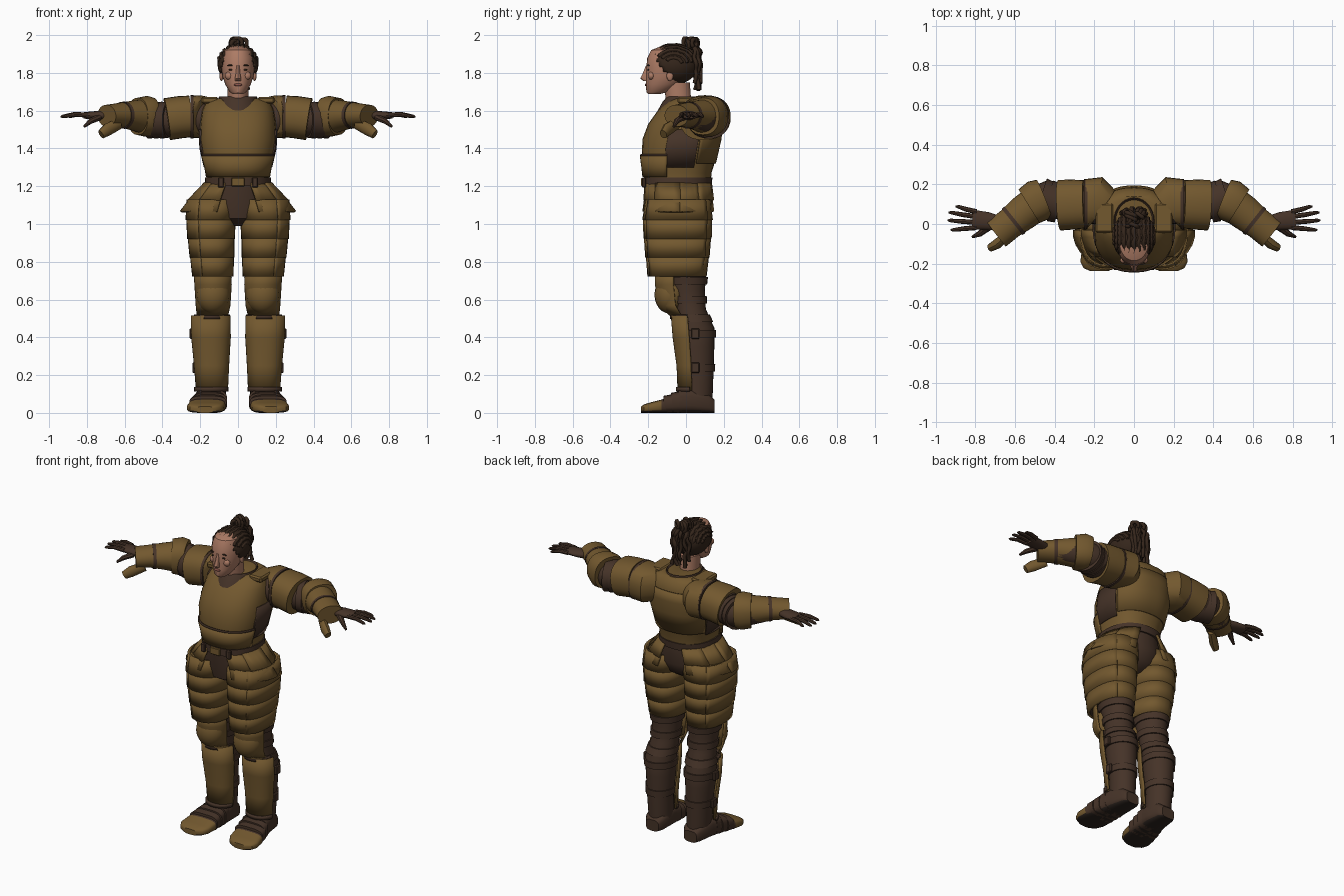
import bpy, bmesh, random
from math import sin, cos, radians, pi
from mathutils import Vector

random.seed(4)
cube = bpy.data.objects.get("Cube")
if cube:
    bpy.data.objects.remove(cube)


def material(name, *rgb):
    mat = bpy.data.materials.new(name)
    mat.use_nodes = True
    mat.diffuse_color = (*rgb, 1)
    mat.node_tree.nodes["Principled BSDF"].inputs["Base Color"].default_value = (*rgb, 1)
    return mat


bronze = material("bronze", .17, .098, .028)
leather = material("dark leather", .06, .033, .021)
hair = material("hair", .035, .019, .011)
skin = material("skin", .42, .2, .13)
lip_red = material("lips", .26, .09, .07)
sole = material("sole", .025, .017, .013)


def finish(name, bm, mats, mirror=False, thick=0, rule=None, angle=35):
    """Turn a bmesh into a named, shaded object with optional mirror and thickness."""
    bmesh.ops.recalc_face_normals(bm, faces=bm.faces[:])
    if rule:
        for face in bm.faces:
            face.material_index = rule(face.calc_center_median())
    mesh = bpy.data.meshes.new(name)
    bm.to_mesh(mesh)
    bm.free()
    obj = bpy.data.objects.new(name, mesh)
    bpy.context.collection.objects.link(obj)
    for mat in mats if isinstance(mats, list) else [mats]:
        mesh.materials.append(mat)
    bpy.ops.object.select_all(action='DESELECT')
    obj.select_set(True)
    bpy.context.view_layer.objects.active = obj
    bpy.ops.object.shade_smooth_by_angle(angle=radians(angle))
    if thick:
        solid = obj.modifiers.new("thickness", 'SOLIDIFY')
        solid.thickness, solid.offset = thick, 0
    if mirror:
        obj.modifiers.new("mirror", 'MIRROR')
    return obj


def skinned(name, frames, mats, arc=None, caps=True, n=28, power=1, **options):
    """Bridge elliptical rings given as (centre, side vector, up vector)."""
    bm = bmesh.new()
    start, end = arc or (0, 360)
    count = n + 1 if arc else n
    rows = []
    for centre, side, up in frames:
        row = []
        for i in range(count):
            t = radians(start + (end - start) * i / n)
            c, s = cos(t), sin(t)
            c, s = abs(c) ** power * (1 if c > 0 else -1), abs(s) ** power * (1 if s > 0 else -1)
            row.append(bm.verts.new(centre + side * c + up * s))
        rows.append(row)
    for low, high in zip(rows, rows[1:]):
        for i in range(count - 1 if arc else count):
            j = (i + 1) % count
            bm.faces.new((low[i], low[j], high[j], high[i]))
    if caps and not arc:
        bm.faces.new(rows[0])
        bm.faces.new(rows[-1])
    return finish(name, bm, mats, **options)


def column(name, rings, mats, grow=1, **options):
    """Upright form; each ring is (z, centre x, half width, front y, back y)."""
    frames = [(Vector((x, (f + b) / 2, z)), Vector((w * grow, 0, 0)),
               Vector((0, (b - f) / 2 * grow, 0))) for z, x, w, f, b in rings]
    return skinned(name, frames, mats, **options)


def limb(name, rings, mats, **options):
    """Sideways form along a path; each ring is (x, y, z, half depth, half height)."""
    pts = [Vector(r[:3]) for r in rings]
    frames = []
    for i, r in enumerate(rings):
        t = (pts[min(i + 1, len(pts) - 1)] - pts[max(i - 1, 0)]).normalized()
        side = t.cross(Vector((0, 0, 1))).normalized()
        frames.append((pts[i], side * r[3], side.cross(t) * r[4]))
    return skinned(name, frames, mats, mirror=True, **options)


def at(rings, z):
    """Interpolate a column table at one height."""
    for a, b in zip(rings, rings[1:]):
        if min(a[0], b[0]) <= z <= max(a[0], b[0]):
            k = (z - a[0]) / (b[0] - a[0])
            return tuple(p + (q - p) * k for p, q in zip(a, b))
    return rings[-1] if abs(z - rings[-1][0]) < abs(z - rings[0][0]) else rings[0]


def blob(name, place, size, mat, mirror=False):
    bm = bmesh.new()
    bmesh.ops.create_uvsphere(bm, u_segments=20, v_segments=12, radius=1)
    for v in bm.verts:
        v.co = Vector([p + s * c for p, s, c in zip(place, size, v.co)])
    return finish(name, bm, mat, mirror, angle=60)


def block(name, place, size, mat, mirror=False):
    bm = bmesh.new()
    bmesh.ops.create_cube(bm, size=1)
    for v in bm.verts:
        v.co = Vector([p + s * c for p, s, c in zip(place, size, v.co)])
    bmesh.ops.bevel(bm, geom=bm.edges[:], offset=min(size) * .25, segments=1, affect='EDGES')
    return finish(name, bm, mat, mirror)


# Torso, collar and belt
torso = [(1.2, 0, .168, -.22, .13), (1.27, 0, .165, -.222, .135), (1.35, 0, .19, -.235, .16),
         (1.45, 0, .205, -.23, .18), (1.53, 0, .2, -.2, .187), (1.6, 0, .19, -.15, .183),
         (1.645, 0, .17, -.1, .165), (1.665, 0, .13, -.07, .14)]
column("breastplate", torso, bronze, power=.85)
lower = [at(torso, z) for z in (1.25, 1.3, 1.36)]
column("belly_plate", lower, bronze, grow=1.03, arc=(-165, -15), thick=.008, power=.85)
column("belly_plate_trim", [at(torso, z) for z in (1.36, 1.37)], leather, grow=1.02,
       arc=(-165, -15), thick=.008, power=.85)
column("back_plate", [at(torso, z) for z in (1.32, 1.45, 1.53, 1.59)], bronze, grow=1.02,
       arc=(25, 155), thick=.008, power=.85)
column("side_strap", [at(torso, z) for z in (1.3, 1.4, 1.5)], leather, grow=1.015,
       arc=(-18, 22), thick=.008, power=.85, mirror=True)
column("collar", [(1.6, 0, .12, -.15, .14), (1.645, 0, .11, -.125, .14),
                  (1.675, 0, .1, -.1, .13), (1.65, 0, .08, -.08, .11)], leather)
column("belt", [(1.2, 0, .178, -.228, .135), (1.245, 0, .174, -.228, .14)], leather, power=.9)
block("belt_buckle", (0, -.23, 1.222), (.07, .015, .045), bronze)
block("belt_pouch", (.09, -.222, 1.22), (.03, .02, .055), leather, True)

# Hips and two tiers of overlapping skirt plates, open at front and back
column("hips", [(.99, 0, .06, -.12, .04), (1.03, 0, .17, -.19, .1), (1.1, 0, .2, -.205, .13),
                (1.21, 0, .165, -.215, .125)], leather)
tiers = [("upper", [(1.215, 0, .172, -.227, .138), (1.125, 0, .255, -.235, .15)]),
         ("lower", [(1.145, 0, .235, -.228, .14), (1.065, 0, .295, -.24, .15)])]
for tier, rings in tiers:
    for i, arc in enumerate([(-68, -34), (-38, 4), (0, 38), (34, 70)]):
        column(f"{tier}_skirt_plate_{i + 1}", rings, bronze, grow=1 + .03 * (i % 2), arc=arc,
               n=4, thick=.012, mirror=True)

# Thigh lames over a leather leg
thigh = [(1.13, .133, .13, -.21, .125), (1., .145, .122, -.225, .135),
         (.85, .137, .112, -.21, .12), (.72, .132, .1, -.195, .1)]
for i in range(4):
    top = 1.13 - .1 * i
    a, b = at(thigh, top), at(thigh, top - .108)
    wide = (b[0], b[1], b[2] * 1.03, b[3] - .004, b[4] + .004)
    column(f"thigh_lame_{i + 1}", [a, wide], bronze, caps=False, thick=.01, mirror=True, power=.85)
    column(f"outer_thigh_plate_{i + 1}", [a, wide], bronze, grow=1.035, arc=(-62, 55), n=12,
           thick=.008, mirror=True, power=.85)
leg = [(1.05, .13, .11, -.19, .1), (.76, .135, .096, -.13, .11), (.65, .13, .085, -.09, .1),
       (.55, .132, .082, -.06, .105), (.45, .142, .09, -.05, .15), (.35, .14, .085, -.045, .15),
       (.2, .138, .075, -.02, .145), (.06, .135, .07, -.03, .14)]
column("leg", leg, leather, mirror=True)
column("thigh_trim", [at(thigh, .75), at(thigh, .725)], leather, grow=.97, mirror=True, power=.85)
for i, z in enumerate((.7, .6, .5, .42, .24)):
    column(f"leg_strap_{i + 1}", [at(leg, z + .02), at(leg, z - .02)], leather, grow=1.09,
           mirror=True)
for i, z in enumerate((.42, .24)):
    block(f"shin_buckle_{i + 1}", (at(leg, z)[1] + at(leg, z)[2] + .016, .05, z),
          (.02, .045, .055), leather, True)

# Knee guards and shin plates
column("knee_guard", [(.74, .135, .096, -.16, .06), (.68, .132, .095, -.16, .06),
                      (.57, .132, .088, -.135, .05), (.52, .135, .08, -.085, .05)], bronze,
       arc=(-172, -8), thick=.01, mirror=True)
column("knee_trim", [(.755, .135, .098, -.168, .06), (.73, .135, .1, -.17, .06)], leather,
       arc=(-172, -8), thick=.01, mirror=True)
blob("knee_cap", (.132, -.085, .625), (.09, .082, .1), bronze, True)
column("shin_plate", [(.515, .145, .1, -.075, .1), (.4, .143, .1, -.066, .11),
                      (.25, .14, .088, -.045, .11), (.12, .138, .08, -.04, .11)], bronze,
       arc=(-178, -2), thick=.01, mirror=True, power=.9)
for z in (.51, .125):
    column("shin_trim", [(z + .012, .142, .085, -.078 if z > .3 else -.048, .1),
                         (z - .012, .142, .085, -.078 if z > .3 else -.048, .1)], leather,
           arc=(-175, -5), thick=.012, mirror=True)

# Boots with toe cap, sole and overlapping instep bands


def boot_ring(y, x, w, top):
    return Vector((x, y, top / 2)), Vector((w, 0, 0)), Vector((0, 0, top / 2))


def boot_colour(c):
    return 2 if c.z < .012 else 1 if c.y < -.135 else 0


shape = [(.15, .135, .045, .07), (.12, .135, .065, .1), (.03, .14, .078, .13),
         (-.06, .152, .088, .1), (-.13, .165, .098, .07), (-.19, .173, .098, .055),
         (-.222, .175, .08, .045), (-.238, .175, .045, .034)]
skinned("boot", [boot_ring(*s) for s in shape], [leather, bronze, sole], power=.6,
        mirror=True, rule=boot_colour)
for i, (y, x, w, top) in enumerate([(-.02, .145, .085, .122), (-.06, .152, .091, .106),
                                    (-.1, .16, .096, .09)]):
    skinned(f"instep_band_{i + 1}", [boot_ring(y + .025, x, w - .004, top + .008),
                                     boot_ring(y - .02, x, w + .003, top)], leather,
            power=.6, mirror=True)

# Arms: sleeve, shoulder bands, elbow guard, forearm plate
limb("sleeve", [(.14, .09, 1.56, .09, .09), (.3, .1, 1.55, .1, .09), (.44, .13, 1.55, .09, .085),
                (.52, .1, 1.565, .08, .08), (.69, -.02, 1.575, .045, .04)], leather)
limb("shoulder_rim", [(.165, .08, 1.565, .115, .105), (.2, .105, 1.568, .138, .113),
                      (.245, .105, 1.568, .122, .112)], bronze, power=.85)
limb("shoulder_plate", [(.25, .1, 1.57, .122, .11), (.31, .098, 1.565, .126, .112),
                        (.375, .095, 1.555, .128, .112)], bronze, power=.85)
limb("shoulder_trim", [(.235, .1, 1.567, .126, .115), (.252, .1, 1.567, .127, .115)], leather,
     power=.85)
block("shoulder_strap", (.15, .03, 1.655), (.09, .15, .035), bronze, True)
for i in range(3):
    x = .37 + .033 * i
    limb(f"arm_lame_{i + 1}", [(x, .1 + .01 * i, 1.55, .097, .094),
                               (x + .036, .112 + .01 * i, 1.55, .103, .098)], leather)
limb("elbow_guard", [(.455, .13, 1.568, .1, .1), (.485, .118, 1.57, .108, .108),
                     (.53, .09, 1.57, .1, .098)], bronze, power=.85)
limb("forearm_plate", [(.5, .1, 1.57, .09, .092), (.56, .055, 1.575, .088, .078),
                       (.63, .0, 1.577, .078, .064), (.695, -.05, 1.573, .08, .058)], bronze)
limb("forearm_strap", [(.6, .022, 1.576, .085, .072), (.615, .01, 1.576, .084, .071)], leather)
limb("cuff_flap", [(.63, -.05, 1.53, .02, .03), (.69, -.1, 1.5, .026, .034),
                   (.725, -.12, 1.475, .02, .025)], bronze, n=12)

# Gloved hands
limb("palm", [(.66, 0, 1.575, .035, .028), (.74, .015, 1.575, .045, .024),
              (.815, .022, 1.575, .05, .017)], leather, n=16)
fingers = [(.062, .9, .088), (.037, .935, .058), (.008, .94, .018), (-.018, .925, -.03)]
for i, (base, tip, end) in enumerate(fingers):
    middle = (base + end) / 2
    limb(f"finger_{i + 1}", [(.795, base, 1.577, .013, .014),
                             ((.8 + tip) / 2, middle, 1.58, .012, .012),
                             (tip - .012, end, 1.57, .009, .009), (tip, end, 1.567, .004, .004)],
         leather, n=8)
limb("thumb", [(.735, -.015, 1.565, .02, .018), (.78, -.05, 1.545, .015, .015),
               (.815, -.065, 1.515, .007, .007)], leather, n=8)

# Head and face
column("neck", [(1.62, 0, .055, -.1, .03), (1.75, 0, .055, -.12, .02)], skin)
column("head", [(1.688, 0, .028, -.2, -.14), (1.7, 0, .045, -.21, -.09), (1.74, 0, .068, -.212, -.03),
                (1.78, 0, .082, -.211, 0), (1.83, 0, .088, -.21, .03), (1.88, 0, .087, -.205, .03),
                (1.92, 0, .073, -.185, .01), (1.942, 0, .035, -.13, -.04)], skin, power=.95)
column("nose", [(1.757, 0, .015, -.225, -.19), (1.77, 0, .017, -.242, -.19),
                (1.8, 0, .011, -.228, -.19), (1.84, 0, .009, -.212, -.19)], skin, n=12)
blob("cheek", (.045, -.183, 1.785), (.025, .018, .022), skin, True)
blob("eye", (.036, -.199, 1.817), (.014, .005, .005), hair, True)
blob("eyebrow", (.038, -.198, 1.84), (.02, .006, .004), hair, True)
blob("lips", (0, -.211, 1.737), (.022, .007, .007), lip_red)
blob("ear", (.088, -.085, 1.785), (.01, .018, .028), skin, True)

# Hair: cap trimmed along the hairline, with braids, knot and hanging locks
crown, spread = Vector((0, -.065, 1.845)), Vector((.104, .128, .102))
bm = bmesh.new()
bmesh.ops.create_uvsphere(bm, u_segments=40, v_segments=24, radius=1)
for v in bm.verts:
    v.co = crown + v.co * spread
away = [f for f in bm.faces if f.calc_center_median().z <
        max(1.74, 1.92 - 1.4 * (f.calc_center_median().y + .19))]
bmesh.ops.delete(bm, geom=away, context='FACES')
finish("hair_cap", bm, hair, thick=.008)

locks = bpy.data.curves.new("hair_braids", 'CURVE')
locks.dimensions, locks.bevel_depth, locks.bevel_resolution = '3D', .011, 1
locks.use_fill_caps = True
locks.resolution_u = 4


def lock(points, closed=False):
    spline = locks.splines.new('NURBS')
    spline.points.add(len(points) - 1)
    spline.use_endpoint_u, spline.use_cyclic_u, spline.order_u = not closed, closed, 3
    for i, (point, p) in enumerate(zip(spline.points, points)):
        point.co = (*p, 1)
        point.radius = .85 + .35 * (i % 2)


for i in range(-5, 6):
    phi = radians(14 * i)
    lock([crown + spread * Vector((sin(phi + .06 * (-1) ** k), -cos(phi) * cos(t), cos(phi) * sin(t)))
          for k, t in enumerate(radians(32 + 14 * s) for s in range(11))])
for i in range(12):
    mid = Vector((random.uniform(-.035, .035), .02 + random.uniform(-.03, .035), 1.945 + .016 * random.random()))
    tilt, r = random.uniform(0, pi), random.uniform(.02, .032)
    lock([mid + r * Vector((cos(a) * cos(tilt), cos(a) * sin(tilt), sin(a)))
          for a in (pi * k / 4 for k in range(8))], closed=True)
for i in range(11):
    x = .011 * (i - 5)
    back = random.uniform(.045, .085)
    lock([Vector((x * .5, .03, 1.95))] +
         [Vector((x + random.uniform(-.012, .012), back + random.uniform(-.012, .01), 1.92 - .035 * k))
          for k in range(6 + i % 2)])
locks.materials.append(hair)
bpy.context.collection.objects.link(bpy.data.objects.new("hair_braids", locks))
